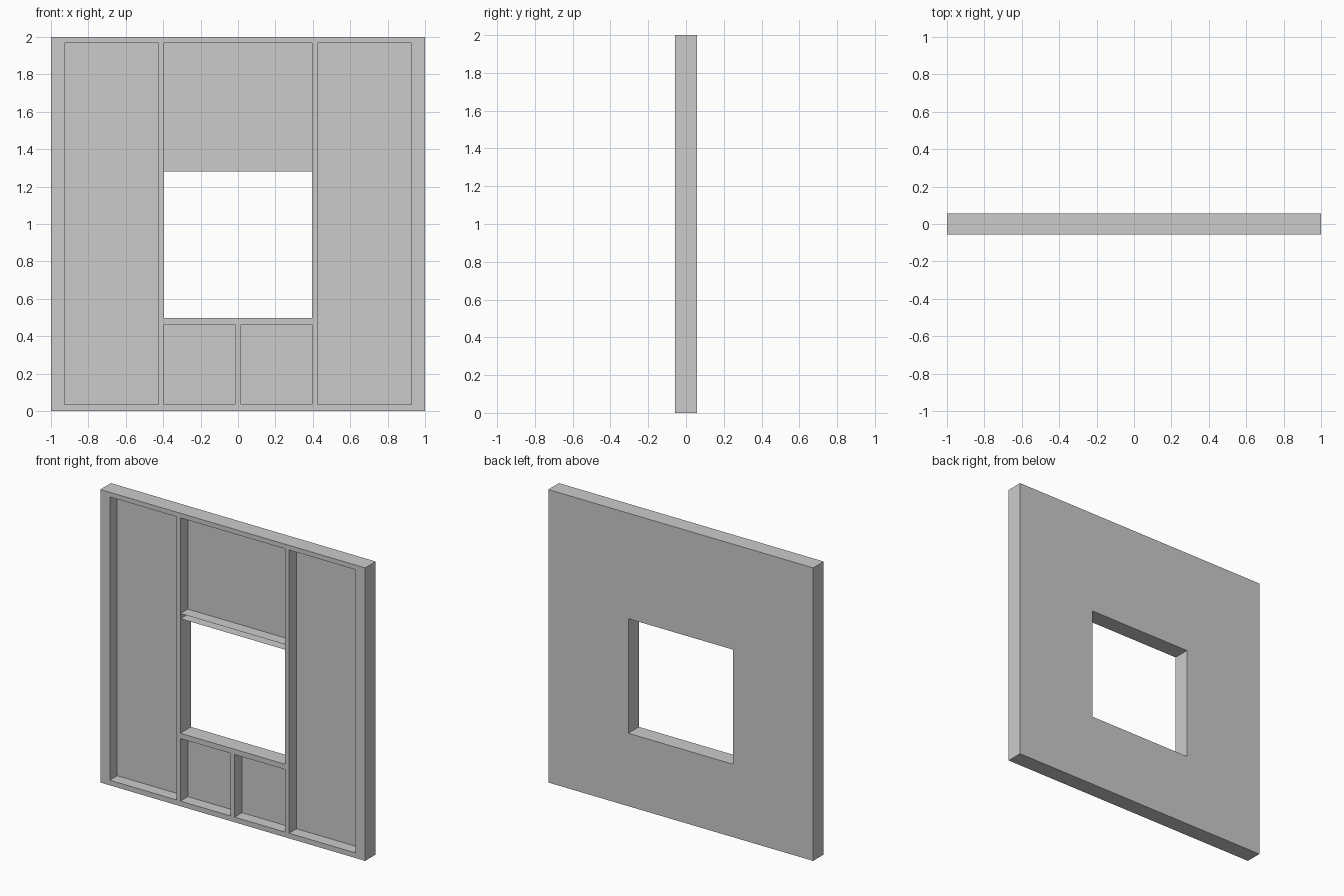
import bpy

if "Cube" in bpy.data.objects:
    bpy.data.objects.remove(bpy.data.objects["Cube"])

FRONT, FLOOR, BACK = -0.057, 0.023, 0.057   # y of stud faces, recess floor, wall back
STUD = 0.395                                # half width of the window bay


def box(name, x0, x1, y0, y1, z0, z1):
    v = [(x, y, z) for x in (x0, x1) for y in (y0, y1) for z in (z0, z1)]
    f = [(0, 1, 3, 2), (4, 6, 7, 5), (0, 4, 5, 1), (2, 3, 7, 6), (0, 2, 6, 4), (1, 5, 7, 3)]
    return add(name, v, f)


def shelf(name, x, y0, y1, z):
    return add(name, [(-x, y0, z), (x, y0, z), (x, y1, z), (-x, y1, z)], [(0, 1, 2, 3)])


def add(name, verts, faces):
    me = bpy.data.meshes.new(name)
    me.from_pydata(verts, [], faces)
    ob = bpy.data.objects.new(name, me)
    bpy.context.collection.objects.link(ob)
    return ob


# Wall slab
wall = box("wall_frame", -1, 1, FRONT, BACK, 0, 2)

# Recesses between the studs: mirrored side bays and lower bays, then the window bay
cutters = []
for s in (-1, 1):
    for label, a, b, top in (("side_bay", 0.425, 0.928, 1.968), ("lower_bay", 0.015, STUD, 0.462)):
        x0, x1 = sorted((s * a, s * b))
        cutters.append(box(label + "_cutter", x0, x1, -0.2, FLOOR, 0.035, top))
cutters.append(box("window_bay_cutter", -STUD, STUD, -0.2, FLOOR, 0.498, 1.968))
# Window opening through the back panel
cutters.append(box("window_cutter", -STUD, STUD, -0.2, 0.2, 0.498, 1.28))

for c in cutters:
    m = wall.modifiers.new(c.name, 'BOOLEAN')
    m.operation, m.solver, m.object = 'DIFFERENCE', 'EXACT', c
    c.hide_render = True

# Apply the cuts and drop the cutters
dg = bpy.context.evaluated_depsgraph_get()
cut = bpy.data.meshes.new_from_object(wall.evaluated_get(dg))
wall.modifiers.clear()
wall.data = cut
for c in cutters:
    bpy.data.objects.remove(c)

# Open-fronted header over the window: upper ledge and underside
shelf("header_ledge", STUD, FRONT, FLOOR, 1.315)
shelf("header_underside", STUD, FRONT, FLOOR, 1.28)
